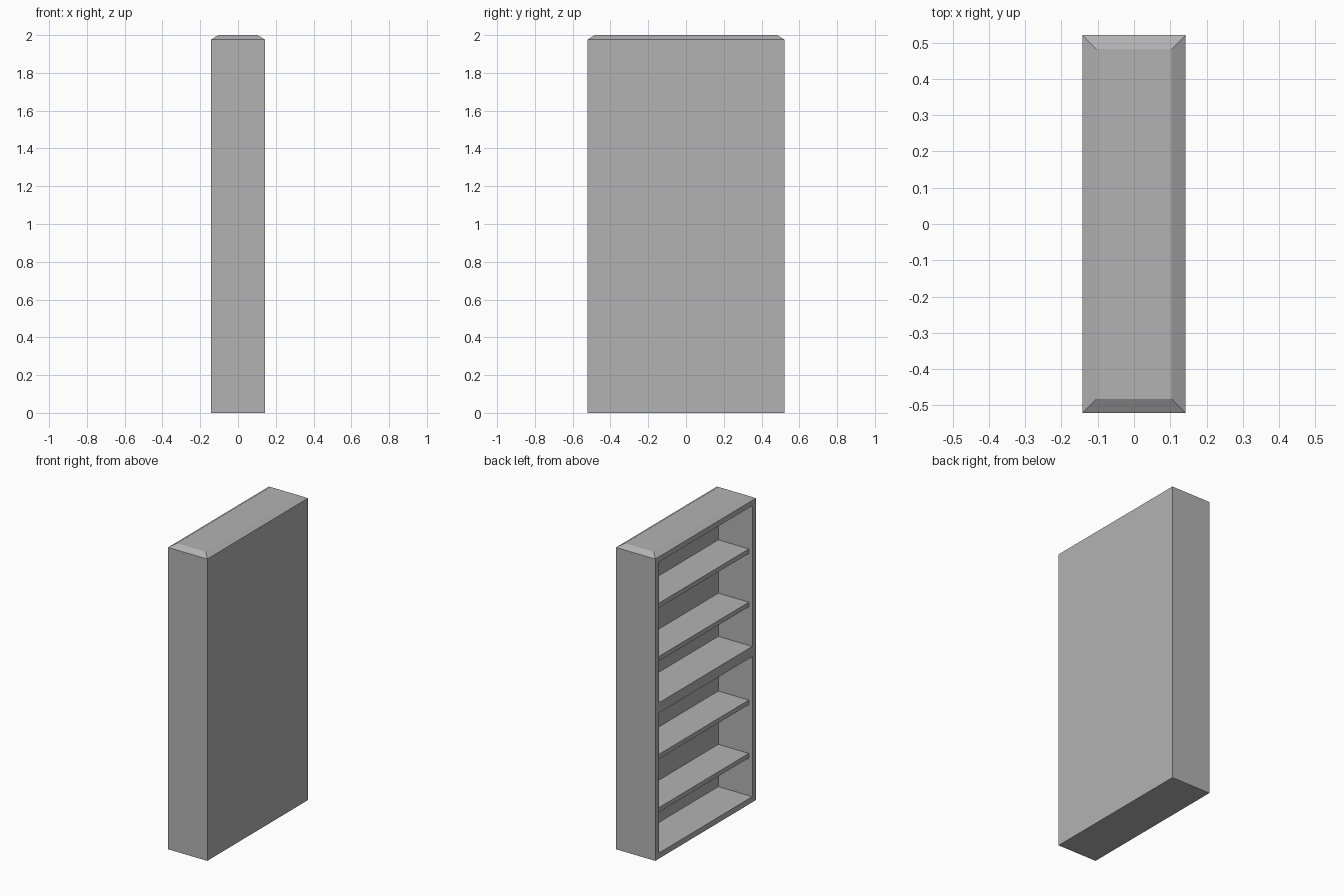
import bpy
import bmesh
from mathutils import Vector

if "Cube" in bpy.data.objects:
    bpy.data.objects.remove(bpy.data.objects["Cube"])

HX, HY, TOP = 0.142, 0.521, 1.977    # outer half sizes, top of the straight walls
WALL = 0.038                         # board thickness
BACK = HX - WALL                     # inner face of the back panel
IN_Y = HY - WALL                     # inner face of the side panels

grey = bpy.data.materials.new("dark_grey")
grey.diffuse_color = (0.45, 0.45, 0.45, 1)
grey.use_nodes = True
grey.node_tree.nodes["Principled BSDF"].inputs["Base Color"].default_value = grey.diffuse_color


def box(name, lo, hi, edit=None):
    bm = bmesh.new()
    bmesh.ops.create_cube(bm, size=1)
    lo, hi = Vector(lo), Vector(hi)
    for v in bm.verts:
        v.co = (lo + hi) / 2 + v.co * (hi - lo)
    if edit:
        edit(bm)
    mesh = bpy.data.meshes.new(name)
    bm.to_mesh(mesh)
    bm.free()
    mesh.materials.append(grey)
    obj = bpy.data.objects.new(name, mesh)
    bpy.context.collection.objects.link(obj)
    return obj


def chamfered_top(bm):
    # inset the top face and raise it into a shallow sloped cap
    top = max(bm.faces, key=lambda f: f.calc_center_median().z)
    bmesh.ops.inset_region(bm, faces=[top], thickness=WALL, depth=0, use_even_offset=True)
    for v in top.verts:
        v.co.z = 2.0


# Cabinet body with sloped top edge
cabinet = box("cabinet", (-HX, -HY, 0), (HX, HY, TOP), chamfered_top)

# Two open compartments, facing -x
for name, z0, z1 in (("lower", 0.037, 0.954), ("upper", 1.021, 1.942)):
    cutter = box(name + "_compartment_cutter", (-HX - 0.1, -IN_Y, z0), (BACK, IN_Y, z1))
    cutter.hide_render = True
    cutter.hide_viewport = True
    cutter.display_type = 'WIRE'
    mod = cabinet.modifiers.new(name + "_compartment", 'BOOLEAN')
    mod.operation = 'DIFFERENCE'
    mod.solver = 'EXACT'
    mod.object = cutter

# Shelves, slightly set back from the opening
for i, z in enumerate((0.314, 0.663, 1.304, 1.653)):
    box(f"shelf_{i + 1}", (-HX + 0.025, -IN_Y, z - 0.03), (BACK, IN_Y, z))
